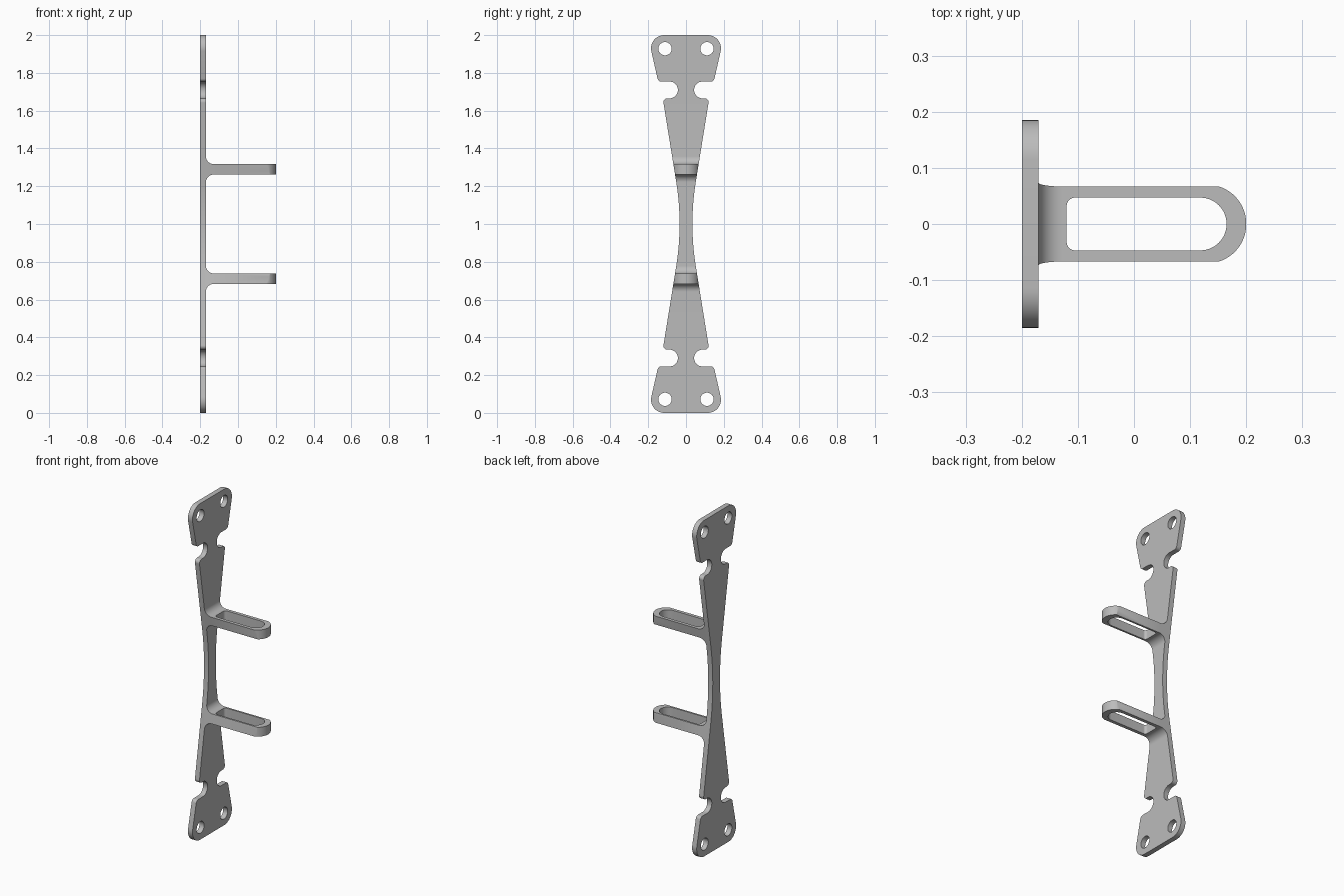
import bpy, bmesh, math
from mathutils import Vector

cube = bpy.data.objects.get("Cube")
if cube:
    bpy.data.objects.remove(cube, do_unlink=True)

gray = bpy.data.materials.new("plain gray")
gray.use_nodes = True
COLOR = (0.5, 0.5, 0.5, 1)
gray.diffuse_color = COLOR
gray.node_tree.nodes["Principled BSDF"].inputs["Base Color"].default_value = COLOR


def rounded(corners, steps=14):
    """Outline from (u, v, radius) corners, each rounded by an arc."""
    out = []
    for i, (u, v, r) in enumerate(corners):
        p = Vector((u, v))
        if r == 0:
            out.append(p)
            continue
        a = (Vector(corners[i - 1][:2]) - p).normalized()
        b = (Vector(corners[(i + 1) % len(corners)][:2]) - p).normalized()
        half = a.angle(b) / 2
        centre = p + (a + b).normalized() * r / math.sin(half)
        start = p + a * r / math.tan(half) - centre
        end = p + b * r / math.tan(half) - centre
        a0 = math.atan2(start.y, start.x)
        sweep = math.atan2(start.x * end.y - start.y * end.x, start.dot(end))
        for k in range(steps + 1):
            t = a0 + sweep * k / steps
            out.append(centre + Vector((math.cos(t), math.sin(t))) * r)
    return out


def prism(name, outline, axis, low, high):
    """Extrude an outline along an axis; its u, v are the other two axes in order."""
    def place(p, w):
        c = [p.x, p.y]
        c.insert(axis, w)
        return c
    bm = bmesh.new()
    face = bm.faces.new([bm.verts.new(place(p, low)) for p in outline])
    new = bmesh.ops.extrude_face_region(bm, geom=[face])["geom"]
    shift = Vector((0, 0, 0))
    shift[axis] = high - low
    bmesh.ops.translate(bm, vec=shift, verts=[g for g in new if isinstance(g, bmesh.types.BMVert)])
    bmesh.ops.recalc_face_normals(bm, faces=bm.faces)
    mesh = bpy.data.meshes.new(name)
    bm.to_mesh(mesh)
    bm.free()
    mesh.materials.append(gray)
    obj = bpy.data.objects.new(name, mesh)
    bpy.context.collection.objects.link(obj)
    return obj


def combine(target, other, operation):
    mod = target.modifiers.new("shape", 'BOOLEAN')
    mod.operation, mod.solver, mod.object = operation, 'EXACT', other
    bpy.context.view_layer.objects.active = target
    bpy.ops.object.modifier_apply(modifier=mod.name)
    bpy.data.objects.remove(other, do_unlink=True)


MID = 1.0

# Face outline: end tabs, side notches and a narrow waist (half width, height from middle)
quarter = [(0.123, 0.665, 0.02), (0.043, 0.665, 0.044), (0.043, 0.754, 0.044),
           (0.147, 0.754, 0.02), (0.203, 1.0, 0.07)]
waist = [(0.0157, 0, 1.41)]
side = [(w, -d, r) for w, d, r in reversed(quarter)] + waist + quarter
face = [(w, MID + d, r) for w, d, r in side] + [(-w, MID + d, r) for w, d, r in reversed(side)]
bracket = prism("bracket", rounded(face), 0, -0.5, 0.5)

# Side outline: thin plate with two filleted arms
BACK, FRONT, TIP = -0.2, -0.17, 0.25
arm = [(FRONT, 0.262, 0.042), (TIP, 0.262, 0), (TIP, 0.317, 0), (FRONT, 0.317, 0.042)]
edge = [(x, MID - d, r) for x, d, r in reversed(arm)] + [(x, MID + d, r) for x, d, r in arm]
edge = [(BACK, -0.1, 0), (FRONT, -0.1, 0)] + edge + [(FRONT, 2.1, 0), (BACK, 2.1, 0)]
combine(bracket, prism("edge_profile", rounded(edge), 1, -0.4, 0.4), 'INTERSECT')

# Top outline: rounded arm tips
half = [(-0.3, 0.3, 0), (-0.15, 0.3, 0), (-0.15, 0.09, 0), (0.13, 0.07, 0), (0.2, 0.07, 0.0695)]
plan = half + [(x, -y, r) for x, y, r in reversed(half)]
combine(bracket, prism("tip_profile", rounded(plan, 24), 2, -0.2, 2.2), 'INTERSECT')

# Long slot through both arms
slot = [(-0.12, -0.047, 0.015), (0.165, -0.047, 0.0469),
        (0.165, 0.047, 0.0469), (-0.12, 0.047, 0.015)]
combine(bracket, prism("slot_cutter", rounded(slot), 2, -0.2, 2.2), 'DIFFERENCE')

# Screw holes in the end tabs
HOLE_Y, HOLE_Z, HOLE_R, SIDES = 0.111, 0.928, 0.035, 40
for sy in (-1, 1):
    for sz in (-1, 1):
        ring = [Vector((sy * HOLE_Y + HOLE_R * math.cos(math.tau * k / SIDES),
                        MID + sz * HOLE_Z + HOLE_R * math.sin(math.tau * k / SIDES)))
                for k in range(SIDES)]
        combine(bracket, prism("hole_cutter", ring, 0, -0.4, 0), 'DIFFERENCE')

# Smooth the arcs, keep the edges crisp
bpy.ops.object.select_all(action='DESELECT')
bracket.select_set(True)
bpy.context.view_layer.objects.active = bracket
bpy.ops.object.shade_smooth_by_angle(angle=math.radians(30))
